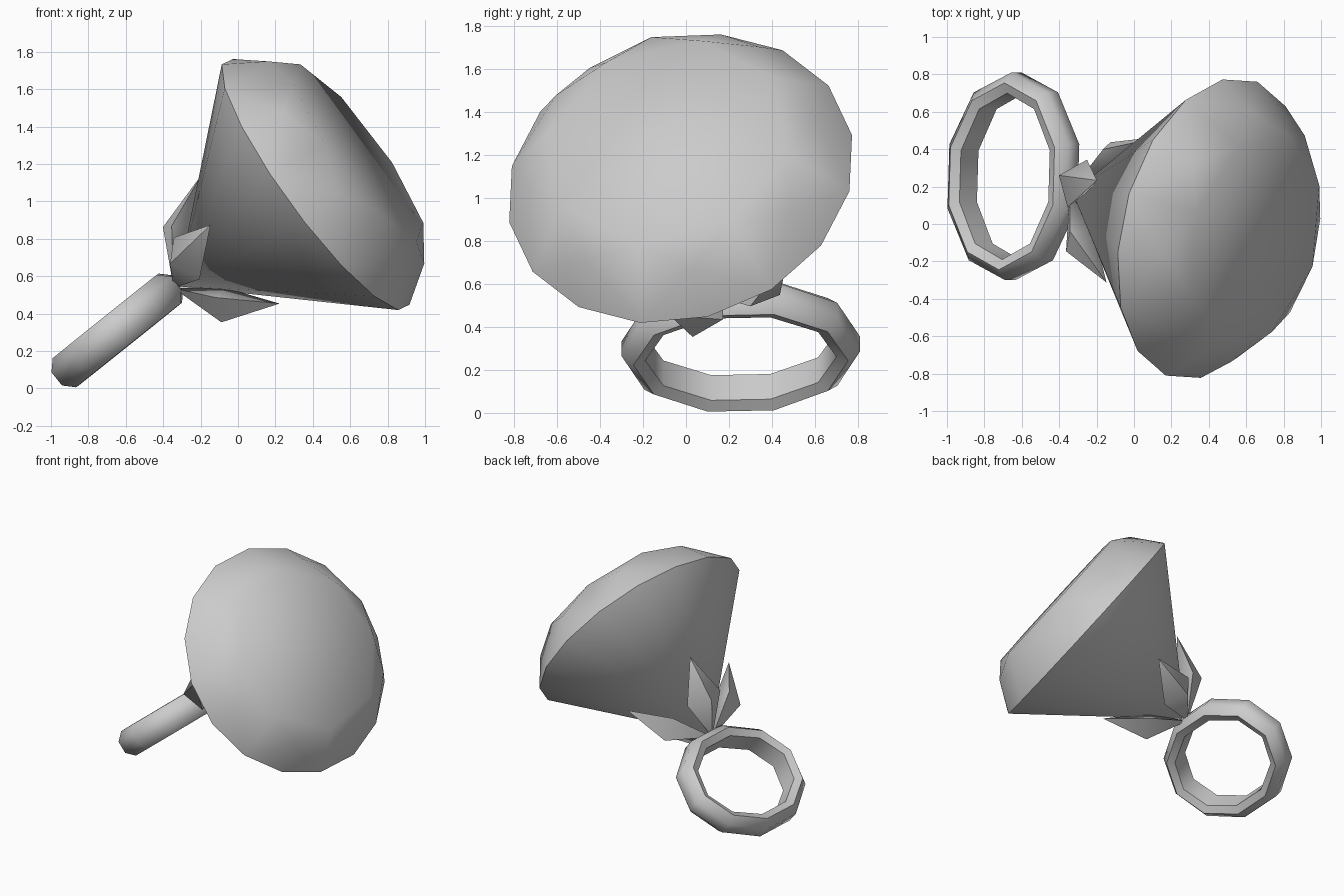
import bpy, bmesh, math
from mathutils import Vector

if "Cube" in bpy.data.objects:
    bpy.data.objects.remove(bpy.data.objects["Cube"])

# Gem frame: axis points out of the table, up / side span the girdle plane
AXIS = Vector((0.79, -0.204, 0.577)).normalized()
UP = (Vector((0, 0, 1)) - AXIS * AXIS.z).normalized()
SIDE = UP.cross(AXIS).normalized()
if SIDE.y < 0:
    SIDE = -SIDE
GIRDLE = Vector((0.415, -0.025, 1.09))
TIP = GIRDLE - AXIS * 0.94


def finish(name, bm, angle):
    bmesh.ops.recalc_face_normals(bm, faces=bm.faces)
    mesh = bpy.data.meshes.new(name)
    bm.to_mesh(mesh)
    bm.free()
    obj = bpy.data.objects.new(name, mesh)
    bpy.context.collection.objects.link(obj)
    bpy.ops.object.select_all(action='DESELECT')
    obj.select_set(True)
    bpy.context.view_layer.objects.active = obj
    bpy.ops.object.shade_smooth_by_angle(angle=math.radians(angle))
    return obj


def hull(name, points, angle):
    bm = bmesh.new()
    for p in points:
        bm.verts.new(p)
    res = bmesh.ops.convex_hull(bm, input=bm.verts)
    loose = [v for v in bm.verts if not v.link_faces]
    bmesh.ops.delete(bm, geom=loose, context='VERTS')
    return finish(name, bm, angle)


def radial(deg):
    a = math.radians(deg)
    return UP * math.cos(a) + SIDE * math.sin(a)


def gem_ring(count, radius, height, phase):
    return [GIRDLE + AXIS * height + radial(phase + 360 * i / count) * radius
            for i in range(count)]


# Gem: table, crown break, girdle and pavilion tip
hull("gem", gem_ring(8, 0.585, 0.29, 6) + gem_ring(8, 0.69, 0.205, 28.5)
     + gem_ring(16, 0.825, 0.0, 5) + [TIP], 60)

# Four leaf-shaped prongs hugging the pavilion
for i in range(4):
    out = radial(13 + 90 * i)
    across = AXIS.cross(out)

    def at(t, r, s=0.0):
        return TIP + AXIS * t + out * r + across * s
    hull(f"prong_{i + 1}", [at(-0.02, 0.0), at(0.43, 0.43), at(0.105, 0.32),
                            at(0.18, 0.24, 0.14), at(0.18, 0.24, -0.14),
                            at(0.22, 0.17)], 60)

# Band: D-shaped section swept round a ten-sided oval
centre = Vector((-0.645, 0.255, 0.31))
long_dir = Vector((0.03, 1, 0.02)).normalized()
short_dir = Vector((0.78, 0, 0.625)).normalized()
normal = Vector((-0.625, 0, 0.78)).normalized()
section = [(-0.055, -0.075), (0.0, -0.1), (0.055, -0.045),
           (0.055, 0.045), (0.0, 0.1), (-0.055, 0.075)]
SIDES = 10
bm = bmesh.new()
loops = []
for i in range(SIDES):
    a = 2 * math.pi * i / SIDES
    loops.append([bm.verts.new(centre + long_dir * math.cos(a) * (0.5 + r)
                               + short_dir * math.sin(a) * (0.375 + r) + normal * h)
                  for r, h in section])
for i in range(SIDES):
    p, q = loops[i], loops[(i + 1) % SIDES]
    for j in range(len(section)):
        k = (j + 1) % len(section)
        bm.faces.new((p[j], p[k], q[k], q[j]))
finish("ring_band", bm, 60)
